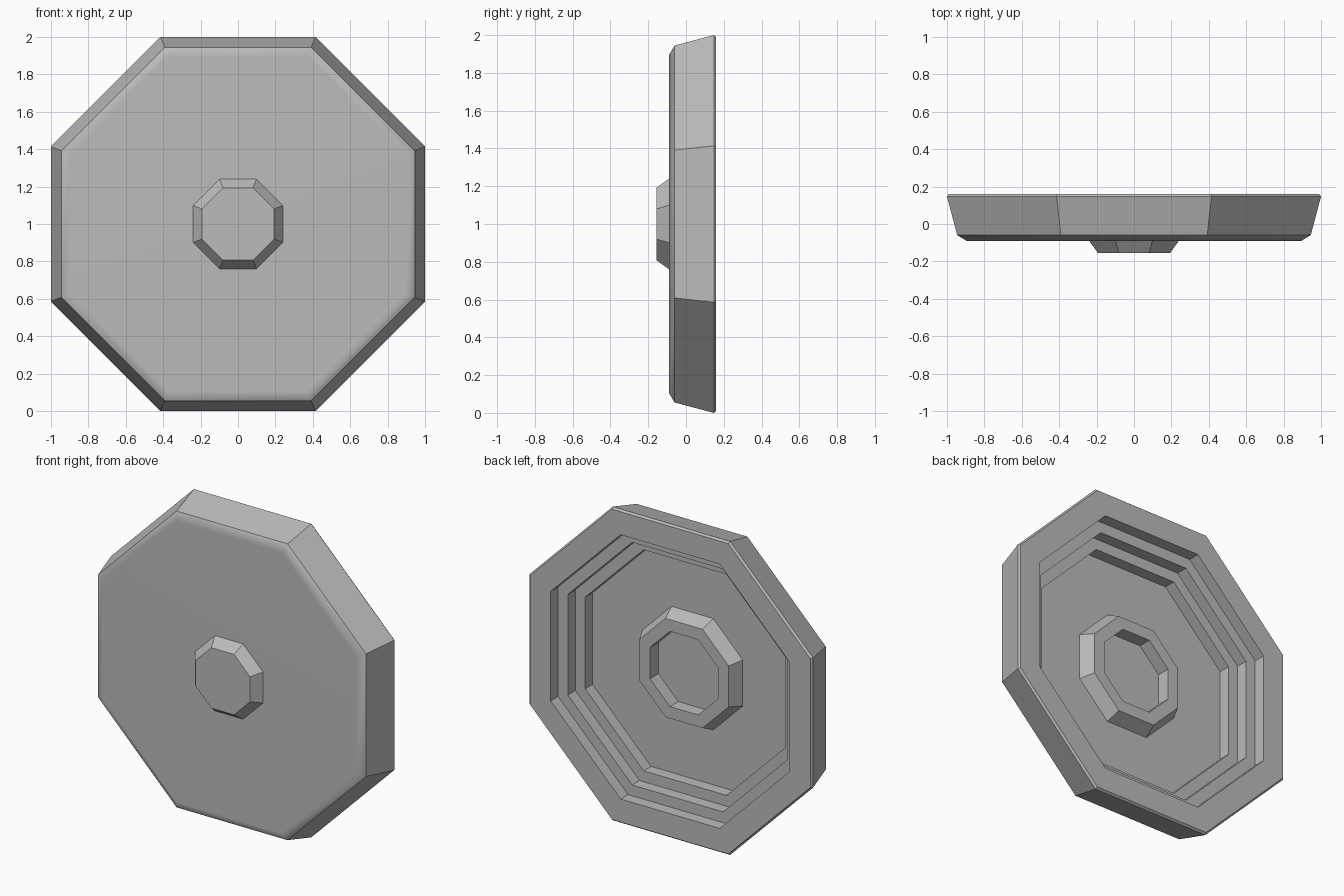
import bpy, bmesh, math

cube = bpy.data.objects.get("Cube")
if cube:
    bpy.data.objects.remove(cube, do_unlink=True)

SIDES = 8

# Single plain colour
grey = bpy.data.materials.new("plain_grey")
grey.use_nodes = True
COLOUR = (0.5, 0.5, 0.5, 1)
grey.diffuse_color = COLOUR
grey.node_tree.nodes["Principled BSDF"].inputs["Base Color"].default_value = COLOUR


def octagon_lathe(name, profile, cap_front=False, cap_back=False):
    """Sweep (flat-to-centre distance, y) points round the y axis, front to back."""
    bm = bmesh.new()
    step = math.tau / SIDES
    rings = []
    for flat, y in profile:
        r = flat / math.cos(step / 2)
        rings.append([bm.verts.new((r * math.cos((i + 0.5) * step), y,
                                    r * math.sin((i + 0.5) * step)))
                      for i in range(SIDES)])
    for a, b in zip(rings, rings[1:]):
        for i in range(SIDES):
            j = (i + 1) % SIDES
            bm.faces.new((a[i], b[i], b[j], a[j]))
    if cap_front:
        bm.faces.new(rings[0])
    if cap_back:
        bm.faces.new(rings[-1][::-1])
    mesh = bpy.data.meshes.new(name)
    bm.to_mesh(mesh)
    bm.free()
    mesh.materials.append(grey)
    obj = bpy.data.objects.new(name, mesh)
    obj.location.z = 1
    bpy.context.collection.objects.link(obj)
    return obj


BACK, FLOOR, FRONT, STEP = 0.16, -0.065, -0.09, 0.075

# Dish: chamfered front, tapered rim, stepped recess in the back
dish_profile = [(0.895, FRONT), (0.945, -0.06), (1.0, 0.147), (0.99, BACK)]
for n, flat in enumerate((0.843, 0.774, 0.705)):
    dish_profile += [(flat, BACK - n * STEP), (flat, BACK - (n + 1) * STEP)]
dish = octagon_lathe("dish", dish_profile, cap_front=True, cap_back=True)

# Soft front chamfer, crisp edges elsewhere
bpy.ops.object.select_all(action='DESELECT')
dish.select_set(True)
bpy.context.view_layer.objects.active = dish
bpy.ops.object.shade_smooth_by_angle(angle=math.radians(35))
weighted = dish.modifiers.new("weighted_normals", 'WEIGHTED_NORMAL')
weighted.keep_sharp = True

# Raised boss in the middle of the front
octagon_lathe("front_boss", [(0.193, -0.155), (0.24, FRONT)], cap_front=True)

# Raised hub ring in the middle of the recess
octagon_lathe("back_hub_ring",
              [(0.355, FLOOR), (0.315, 0.02), (0.24, 0.02), (0.24, FLOOR)])
